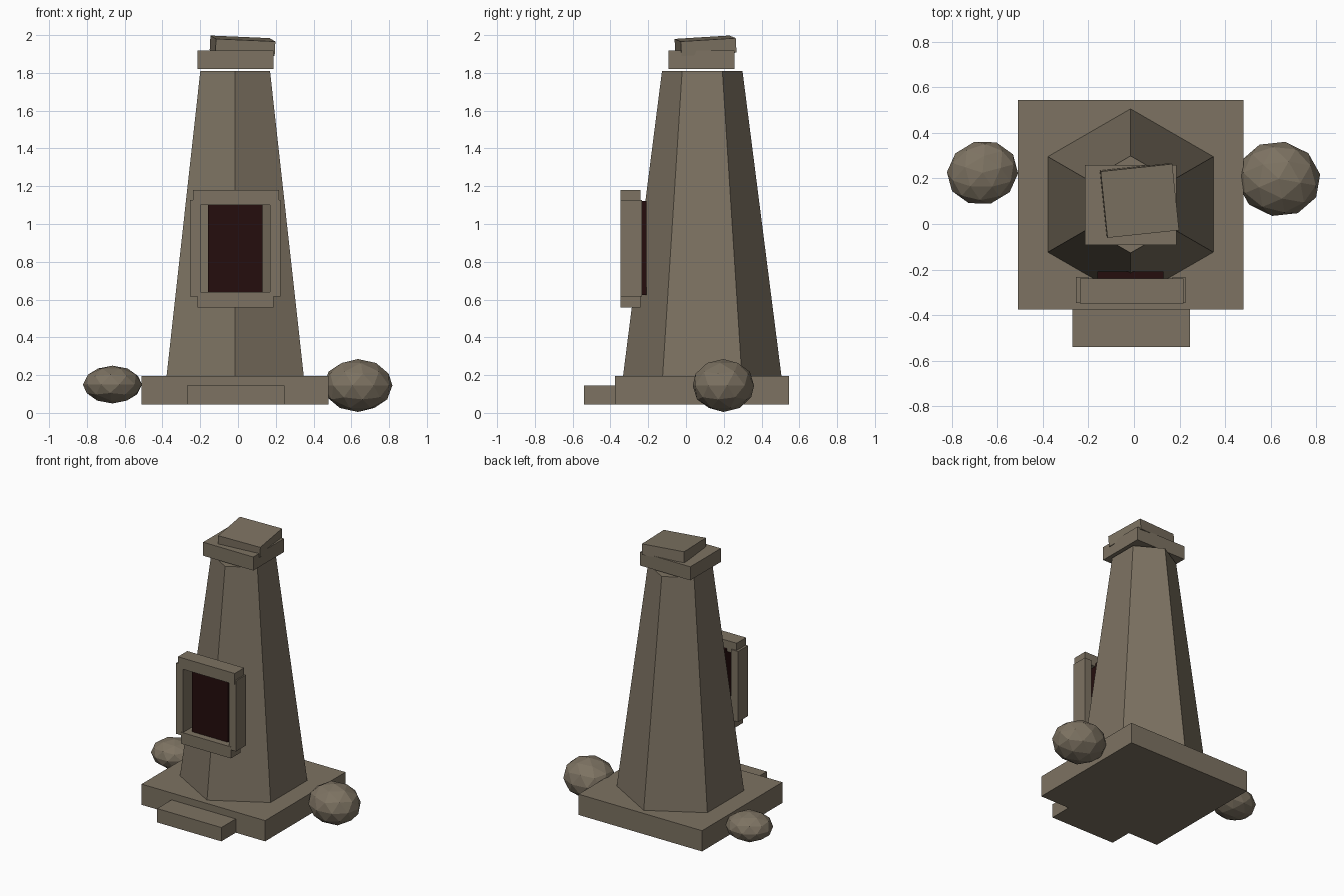
import bpy
from math import radians

cube = bpy.data.objects.get("Cube")
if cube:
    bpy.data.objects.remove(cube, do_unlink=True)


def material(name, rgb):
    mat = bpy.data.materials.new(name)
    mat.use_nodes = True
    color = (*rgb, 1)
    mat.diffuse_color = color
    mat.node_tree.nodes["Principled BSDF"].inputs["Base Color"].default_value = color
    return mat


stone = material("weathered_stone", (0.205, 0.17, 0.122))
dark = material("dark_opening", (0.018, 0.004, 0.004))


def finish(name, mat):
    obj = bpy.context.object
    obj.name = obj.data.name = name
    obj.data.materials.append(mat)
    return obj


def box(name, x, y, z, mat=stone, rotation=(0, 0, 0)):
    """Box from its (low, high) extent on each axis."""
    spans = (x, y, z)
    bpy.ops.mesh.primitive_cube_add(
        size=1, location=[(a + b) / 2 for a, b in spans],
        rotation=[radians(r) for r in rotation])
    obj = finish(name, mat)
    obj.scale = [b - a for a, b in spans]
    return obj


def rock(name, location, radii, turn):
    bpy.ops.mesh.primitive_ico_sphere_add(
        subdivisions=2, radius=1, location=location,
        rotation=[radians(t) for t in turn])
    finish(name, stone).scale = radii


# Plinth and front step
box("plinth", (-0.51, 0.48), (-0.375, 0.545), (0.045, 0.195))
box("front_step", (-0.27, 0.245), (-0.54, -0.37), (0.045, 0.145))

# Tapering six-sided shaft
bottom, top = 0.19, 1.81
bpy.ops.mesh.primitive_cone_add(
    vertices=6, radius1=0.42, radius2=0.213, depth=top - bottom,
    location=(-0.015, 0.086, (bottom + top) / 2))
finish("tower_shaft", stone)

# Capstones, the upper one knocked askew
box("lower_capstone", (-0.215, 0.187), (-0.092, 0.258), (1.82, 1.918))
box("upper_capstone", (-0.134, 0.182), (-0.043, 0.25), (1.905, 1.982),
    rotation=(3.5, 2.5, 6))

# Window frame around a dark opening
box("window_lintel", (-0.238, 0.217), (-0.348, -0.24), (1.10, 1.18))
box("window_sill", (-0.215, 0.187), (-0.348, -0.24), (0.557, 0.64))
for side, x in (("right", -0.255), ("left", 0.17)):
    box(side + "_window_post", (x, x + 0.056), (-0.346, -0.232), (0.617, 1.128))
box("window_opening", (-0.16, 0.13), (-0.30, -0.208), (0.625, 1.122), dark)

# Fallen rocks beside the plinth
rock("right_rock", (-0.665, 0.225, 0.15), (0.158, 0.14, 0.1), (0, 0, 15))
rock("left_rock", (0.635, 0.198, 0.145), (0.185, 0.165, 0.14), (0, 0, -10))
